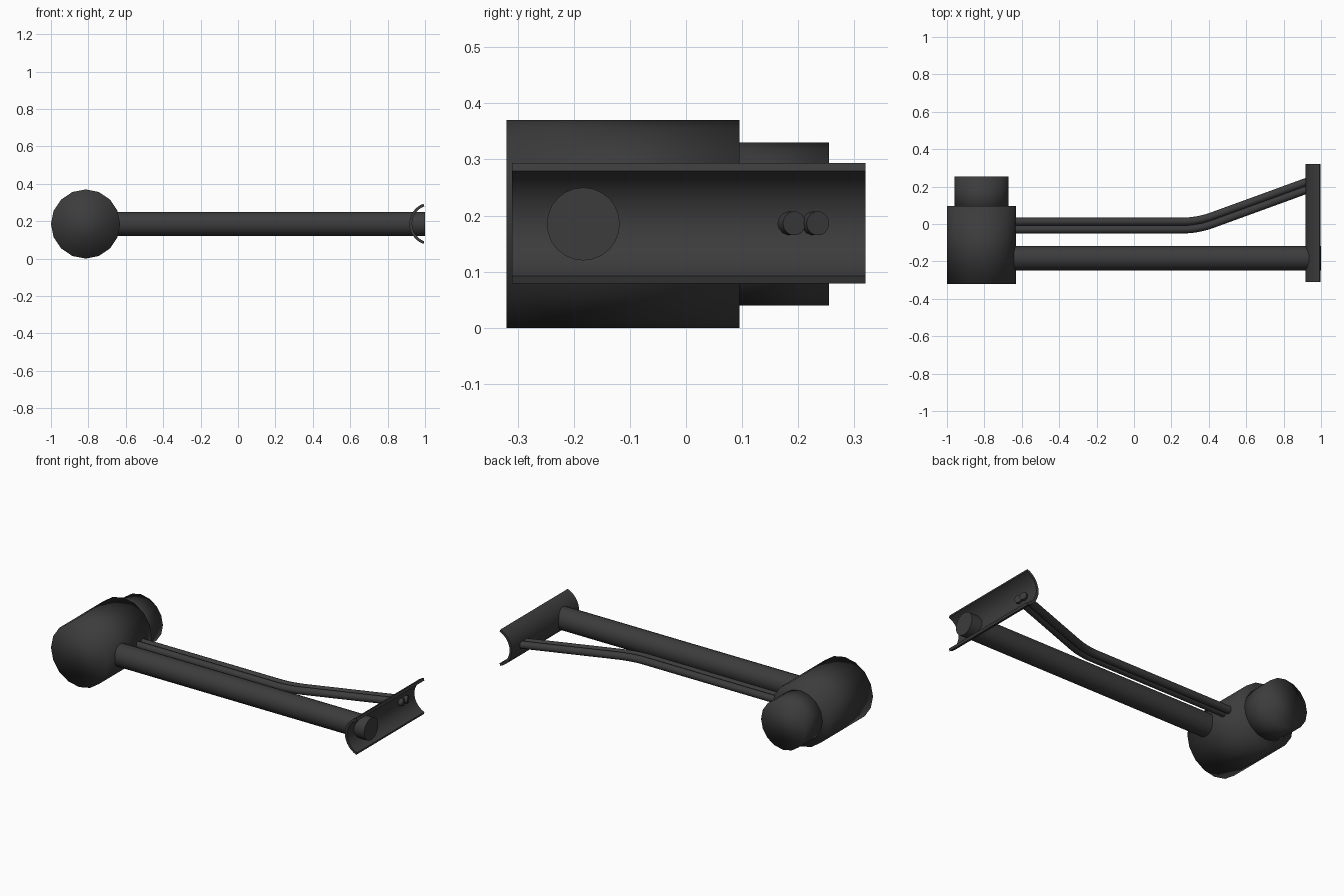
import bpy, bmesh, math
from mathutils import Matrix

if "Cube" in bpy.data.objects:
    bpy.data.objects.remove(bpy.data.objects["Cube"])

dark = bpy.data.materials.new("dark_grey")
dark.diffuse_color = (0.045, 0.045, 0.045, 1)
dark.use_nodes = True
dark.node_tree.nodes["Principled BSDF"].inputs["Base Color"].default_value = dark.diffuse_color
ZC = 0.185  # shared centre height


def activate(ob):
    bpy.ops.object.select_all(action='DESELECT')
    ob.select_set(True)
    bpy.context.view_layer.objects.active = ob


def add_mesh(name, bm):
    bmesh.ops.recalc_face_normals(bm, faces=bm.faces)
    me = bpy.data.meshes.new(name)
    bm.to_mesh(me)
    bm.free()
    ob = bpy.data.objects.new(name, me)
    bpy.context.collection.objects.link(ob)
    me.materials.append(dark)
    return ob


def cylinder(name, axis, a, b, c1, radius, sides, soft):
    """Cylinder along 'X' or 'Y' from a to b; c1 is the other horizontal coordinate."""
    bm = bmesh.new()
    bmesh.ops.create_cone(bm, cap_ends=True, segments=sides, radius1=radius,
                          radius2=radius, depth=b - a)
    mid = (a + b) / 2
    if axis == 'X':
        m = Matrix.Translation((mid, c1, ZC)) @ Matrix.Rotation(math.pi / 2, 4, 'Y')
    else:
        m = Matrix.Translation((c1, mid, ZC)) @ Matrix.Rotation(math.pi / 2, 4, 'X')
    bmesh.ops.transform(bm, matrix=m, verts=bm.verts)
    ob = add_mesh(name, bm)
    activate(ob)
    if soft:   # fully smooth, caps included
        bpy.ops.object.shade_smooth()
    else:
        bpy.ops.object.shade_smooth_by_angle(angle=math.radians(40))
    return ob


# Head: big drum with a smaller drum behind it
cylinder("head_drum", 'Y', -0.32, 0.095, -0.815, 0.185, 16, True)
cylinder("rear_drum", 'Y', 0.05, 0.255, -0.815, 0.145, 16, True)

# Main rod, running through the end bracket
cylinder("main_rod", 'X', -0.68, 1.0, -0.183, 0.065, 24, False)

# Curved end bracket: thin C-shaped channel along y
bm = bmesh.new()
N, half, cx = 14, math.radians(69.7), 1.031
angs = [-half + 2 * half * i / N for i in range(N + 1)]
prof = [(r, t) for r, seq in ((0.1146, angs), (0.1, angs[::-1])) for t in seq]
rings = [[bm.verts.new((cx - r * math.cos(t), y, ZC + 0.001 + r * math.sin(t)))
          for r, t in prof] for y in (-0.31, 0.32)]
n = len(prof)
for i in range(n):
    j = (i + 1) % n
    bm.faces.new((rings[0][i], rings[0][j], rings[1][j], rings[1][i]))
for ring in rings:
    for i in range(N):
        bm.faces.new((ring[i], ring[i + 1], ring[n - 2 - i], ring[n - 1 - i]))
bracket = add_mesh("end_bracket", bm)
activate(bracket)
bpy.ops.object.shade_smooth_by_angle(angle=math.radians(40))

# Two side-by-side bent pipes
bend = math.radians(20)
x0, x1 = 0.26, 0.42
xm = (x0 + x1) / 2
path = [(-0.66, 0.0)]
for i in range(9):   # quadratic blend through the bend
    t = i / 8
    ye = (x1 - xm) * math.tan(bend)
    path.append(((1 - t) ** 2 * x0 + 2 * t * (1 - t) * xm + t * t * x1, t * t * ye))
path.append((0.95, (0.95 - xm) * math.tan(bend)))
for name, y in (("inner_pipe", -0.029), ("outer_pipe", 0.013)):
    cu = bpy.data.curves.new(name, 'CURVE')
    cu.dimensions = '3D'
    cu.bevel_depth = 0.0215
    cu.bevel_resolution = 5
    cu.use_fill_caps = True
    sp = cu.splines.new('POLY')
    sp.points.add(len(path) - 1)
    for p, (px, py) in zip(sp.points, path):
        p.co = (px, y + py, ZC + 0.001, 1)
    cu.materials.append(dark)
    ob = bpy.data.objects.new(name, cu)
    bpy.context.collection.objects.link(ob)
    activate(ob)
    bpy.ops.object.convert(target='MESH')
    bpy.ops.object.shade_smooth_by_angle(angle=math.radians(40))
